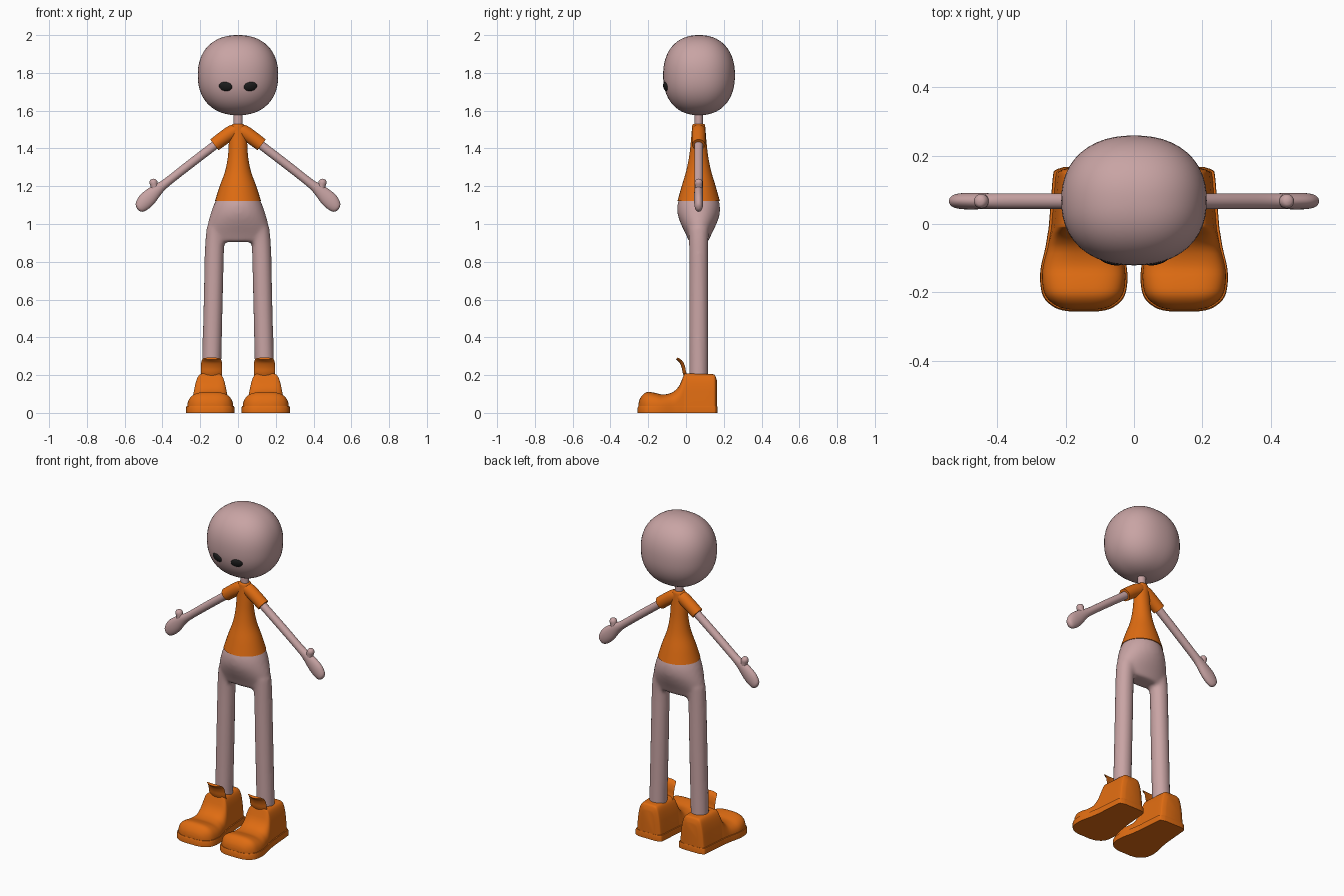
import bpy, bmesh, math
from mathutils import Vector, Matrix

cube = bpy.data.objects.get("Cube")
if cube:
    bpy.data.objects.remove(cube, do_unlink=True)


def material(name, rgb):
    m = bpy.data.materials.new(name)
    m.use_nodes = True
    m.diffuse_color = (*rgb, 1)
    m.node_tree.nodes["Principled BSDF"].inputs["Base Color"].default_value = (*rgb, 1)
    return m


SKIN = material("dusty pink skin", (0.58, 0.37, 0.37))
ORANGE = material("orange cloth", (0.74, 0.15, 0.006))
BLACK = material("black eyes", (0.012, 0.012, 0.012))
AXIS_Y = 0.067
UP = (0, 1)


def finish(name, bm, mat, angle=40):
    bmesh.ops.recalc_face_normals(bm, faces=bm.faces)
    mesh = bpy.data.meshes.new(name)
    bm.to_mesh(mesh)
    bm.free()
    ob = bpy.data.objects.new(name, mesh)
    bpy.context.collection.objects.link(ob)
    mesh.materials.append(mat)
    bpy.ops.object.select_all(action='DESELECT')
    ob.select_set(True)
    bpy.context.view_layer.objects.active = ob
    bpy.ops.object.shade_smooth_by_angle(angle=math.radians(angle))
    return ob


def dense(rows, steps=4):
    """Catmull-Rom interpolation through rows of numbers."""
    rows = [Vector(r) for r in rows]
    out = []
    for i in range(len(rows) - 1):
        a, b, c, d = (rows[min(max(i + k, 0), len(rows) - 1)] for k in (-1, 0, 1, 2))
        for s in range(steps):
            t = s / steps
            out.append(0.5 * (2 * b + (c - a) * t + (2 * a - 5 * b + 4 * c - d) * t ** 2
                              + (3 * b - a - 3 * c + d) * t ** 3))
    return out + [rows[-1]]


def skin_rings(bm, rings):
    rings = [[bm.verts.new(p) for p in ring] for ring in rings]
    n = len(rings[0])
    for a, b in zip(rings, rings[1:]):
        for i in range(n):
            j = (i + 1) % n
            bm.faces.new((a[i], a[j], b[j], b[i]))
    bm.faces.new(rings[0])
    bm.faces.new(rings[-1])


def limb(bm, rows, d=UP, side=1, n=32):
    """Loft ellipses (x, z, half width, half depth) whose normal is d in the xz plane."""
    rings = []
    for x, z, ru, rv in dense(rows):
        ring = []
        for k in range(n):
            t = math.tau * k / n
            u = ru * math.cos(t)
            ring.append((side * (x + u * d[1]), AXIS_Y + rv * math.sin(t), z - u * d[0]))
        rings.append(ring)
    skin_rings(bm, rings)


def blend(ob, voxel, rounds):
    """Fuse overlapping volumes into one soft body."""
    r = ob.modifiers.new("fuse", 'REMESH')
    r.mode, r.voxel_size, r.use_smooth_shade = 'VOXEL', voxel, True
    s = ob.modifiers.new("soften", 'SMOOTH')
    s.factor, s.iterations = 0.5, rounds


# Head: a slightly boxy ball
bm = bmesh.new()
bmesh.ops.create_uvsphere(bm, u_segments=48, v_segments=32, radius=1)
for v in bm.verts:
    c = v.co
    c /= sum(abs(q) ** 2.25 for q in c) ** (1 / 2.25)
    v.co = (c.x * 0.213, c.y * 0.19 + 0.069, c.z * 0.212 + 1.788)
finish("head", bm, SKIN)

# Neck
bm = bmesh.new()
limb(bm, [(0, 1.48, 0.024, 0.022), (0, 1.62, 0.024, 0.022)])
finish("neck", bm, SKIN)

# Shirt body with sleeves
bm = bmesh.new()
limb(bm, [(0, 1.122, 0.122, 0.112), (0, 1.2, 0.097, 0.09), (0, 1.28, 0.068, 0.066),
          (0, 1.36, 0.053, 0.05), (0, 1.44, 0.048, 0.041), (0, 1.5, 0.042, 0.036),
          (0, 1.525, 0.033, 0.033), (0, 1.53, 0.024, 0.026)])
finish("shirt_body", bm, ORANGE)

ARM_D = (0.79, -0.613)
LEFT_RIGHT = (("left", 1), ("right", -1))
for name, s in LEFT_RIGHT:
    bm = bmesh.new()
    limb(bm, [(0.0, 1.505, 0.03, 0.032), (0.03, 1.487, 0.038, 0.036),
              (0.08, 1.453, 0.037, 0.036), (0.125, 1.419, 0.036, 0.035)], ARM_D, s)
    finish(name + "_sleeve", bm, ORANGE)

    # Arm flowing into a mitten hand
    bm = bmesh.new()
    limb(bm, [(0.09, 1.442, 0.023, 0.023), (0.25, 1.32, 0.023, 0.023),
              (0.38, 1.218, 0.023, 0.023), (0.425, 1.183, 0.031, 0.023),
              (0.465, 1.145, 0.041, 0.024), (0.495, 1.117, 0.042, 0.024),
              (0.517, 1.094, 0.034, 0.021), (0.528, 1.083, 0.022, 0.015),
              (0.532, 1.078, 0.004, 0.003)], ARM_D, s)
    finish(name + "_arm", bm, SKIN)
    bm = bmesh.new()
    limb(bm, [(0.435, 1.17, 0.024, 0.02), (0.443, 1.2, 0.02, 0.02), (0.448, 1.222, 0.021, 0.021),
              (0.451, 1.235, 0.014, 0.014), (0.452, 1.239, 0.003, 0.003)], (0.2, 0.98), s)
    finish(name + "_thumb", bm, SKIN)

    # Eye: a shallow tilted oval
    bm = bmesh.new()
    bmesh.ops.create_uvsphere(bm, u_segments=24, v_segments=12, radius=1)
    place = (Matrix.Translation((s * 0.066, -0.106, 1.728)) @ Matrix.Rotation(s * 0.26, 4, 'Z')
             @ Matrix.Rotation(0.25, 4, 'X') @ Matrix.Rotation(-s * 0.12, 4, 'Y')
             @ Matrix.Diagonal((0.036, 0.012, 0.025, 1)))
    bmesh.ops.transform(bm, matrix=place, verts=bm.verts)
    finish(name + "_eye", bm, BLACK)

# Hips and legs fused
bm = bmesh.new()
limb(bm, [(0, 1.15, 0.105, 0.098), (0, 1.1, 0.129, 0.112), (0, 1.05, 0.146, 0.111),
          (0, 1.0, 0.16, 0.094), (0, 0.95, 0.165, 0.07), (0, 0.905, 0.15, 0.05)])
for s in (1, -1):
    limb(bm, [(0.113, 0.98, 0.053, 0.056), (0.124, 0.88, 0.051, 0.051),
              (0.131, 0.6, 0.051, 0.051), (0.143, 0.12, 0.051, 0.051)], UP, s)
blend(finish("hips_and_legs", bm, SKIN), 0.011, 6)

# Shoe stations along y: y, half width, height
STATIONS = [(-0.251, 0.035, 0.05), (-0.244, 0.07, 0.075), (-0.225, 0.1, 0.1), (-0.2, 0.116, 0.111),
            (-0.16, 0.122, 0.105), (-0.12, 0.119, 0.097), (-0.07, 0.107, 0.11),
            (-0.035, 0.101, 0.145), (-0.012, 0.097, 0.2), (0.0, 0.096, 0.209),
            (0.07, 0.09, 0.207), (0.14, 0.084, 0.205), (0.155, 0.077, 0.196), (0.164, 0.05, 0.17)]
SHOE_X = 0.147


def signed_pow(v, p):
    return math.copysign(abs(v) ** p, v)


for name, s in LEFT_RIGHT:
    rows = dense(STATIONS, 3)
    bm = bmesh.new()
    rings = []
    for y, w, h in rows:
        p = 2 / (3 + 4 * max(0, (h - 0.11) / 0.1))
        ring = []
        for k in range(33):
            t = math.pi * k / 32
            z = 0.02 + (h - 0.02) * abs(math.sin(t)) ** p
            taper = 1 - 0.27 * (z / 0.2) ** 1.6 * min(1, max(0, (y + 0.14) / 0.1))
            ring.append((s * (SHOE_X + w * taper * signed_pow(math.cos(t), p)), y, z))
        rings.append(ring)
    skin_rings(bm, rings)
    finish(name + "_shoe_upper", bm, ORANGE, 50)

    # Sole: the same outline, a little wider
    half = [(y * 1.02, w + 0.006) for y, w, h in rows]
    outline = [(SHOE_X + w, y) for y, w in half] + [(SHOE_X - w, y) for y, w in reversed(half)]
    bm = bmesh.new()
    skin_rings(bm, [[(s * (SHOE_X + (x - SHOE_X) * k), y * k, z) for x, y in outline]
                    for k, z in ((1, 0), (1, 0.028), (0.985, 0.036))])
    finish(name + "_sole", bm, ORANGE)

    # Tongue curling forward
    bm = bmesh.new()
    path = dense([(0.002, 0.18), (-0.012, 0.215), (-0.018, 0.245), (-0.03, 0.272), (-0.05, 0.288)])
    rings = []
    for i, (y, z) in enumerate(path):
        w = 0.056 - 0.012 * (i / (len(path) - 1)) ** 6
        rings.append([(s * (0.14 + w * math.cos(t)), y + 0.005 * math.sin(t)
                       + 0.012 * math.cos(t) ** 2, z + 0.005 * math.sin(t))
                      for t in (math.tau * k / 24 for k in range(24))])
    skin_rings(bm, rings)
    finish(name + "_shoe_tongue", bm, ORANGE, 60)
